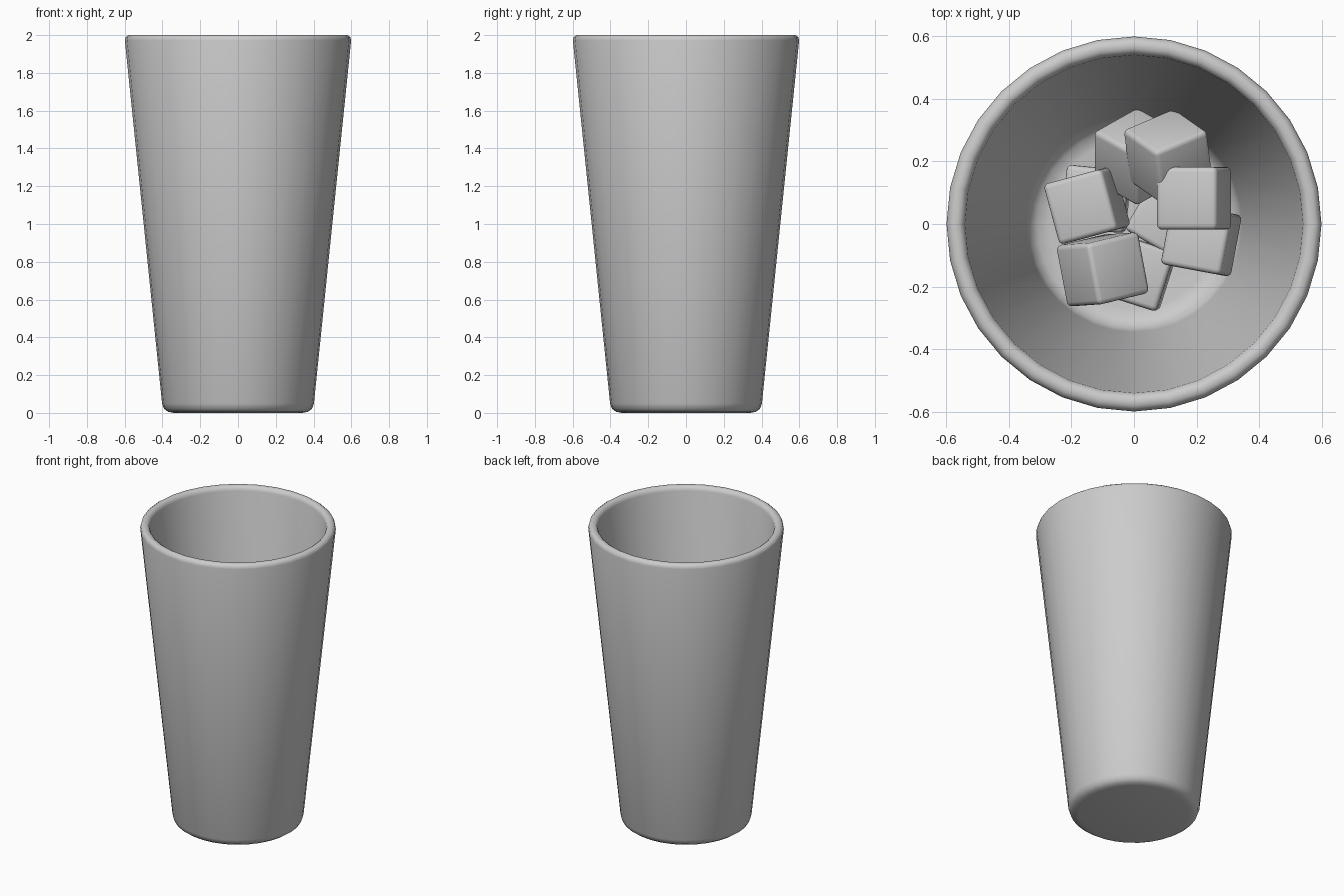
import bpy, bmesh
from math import tau
from mathutils import Vector, Matrix

if "Cube" in bpy.data.objects:
    bpy.data.objects.remove(bpy.data.objects["Cube"])


def smooth(ob, angle=0.7):
    bpy.ops.object.select_all(action='DESELECT')
    ob.select_set(True)
    bpy.context.view_layer.objects.active = ob
    bpy.ops.object.shade_smooth_by_angle(angle=angle)


def to_object(bm, name):
    me = bpy.data.meshes.new(name)
    bm.to_mesh(me)
    bm.free()
    ob = bpy.data.objects.new(name, me)
    bpy.context.collection.objects.link(ob)
    return ob


# Tumbler: outer base, tapered wall, rounded rim, inner wall, inner floor
profile = [(0, 0), (0.34, 0), (0.37, 0.006), (0.392, 0.022), (0.402, 0.05),
           (0.599, 1.972), (0.594, 1.99), (0.58, 2.0), (0.56, 2.0),
           (0.546, 1.99), (0.54, 1.972), (0.345, 0.13), (0.335, 0.095),
           (0.31, 0.068), (0.27, 0.06), (0, 0.06)]
bm = bmesh.new()
vs = [bm.verts.new((r, 0, z)) for r, z in profile]
edges = [bm.edges.new(pair) for pair in zip(vs, vs[1:])]
bmesh.ops.spin(bm, geom=vs + edges, cent=(0, 0, 0), axis=(0, 0, 1),
               angle=tau, steps=32)
bmesh.ops.remove_doubles(bm, verts=bm.verts, dist=1e-4)
bmesh.ops.recalc_face_normals(bm, faces=bm.faces)
smooth(to_object(bm, "tumbler"), 1.2)


# Ice cube oriented by the plan view of the three edges at its upper corner
def ice_cube(name, centre, a, b, c, size=0.2):
    x = -Vector((a[0], b[0], c[0])).normalized()
    y = -Vector((a[1], b[1], c[1]))
    y = (y - x * x.dot(y)).normalized()
    rot = Matrix((x, y, x.cross(y))).to_4x4()
    bm = bmesh.new()
    bmesh.ops.create_cube(bm, size=size)
    bmesh.ops.bevel(bm, geom=bm.edges[:], offset=0.016, segments=3,
                    profile=0.5, affect='EDGES')
    ob = to_object(bm, name)
    ob.matrix_world = Matrix.Translation(centre) @ rot
    smooth(ob)


cubes = [
    # lower layer, lying nearly flat
    ((-0.12, 0.08, 0.165), (-0.2, 0.02), (-0.02, -0.2), (0.01, 0)),
    ((0.11, 0.02, 0.17), (-0.17, 0.1), (-0.1, -0.17), (0.01, 0)),
    ((0.01, -0.155, 0.165), (-0.19, 0.06), (-0.06, -0.19), (0.01, 0)),
    # middle layer
    ((0.215, -0.05, 0.37), (-0.19, 0.036), (-0.036, -0.195), (0.035, -0.007)),
    ((0.01, 0.215, 0.36), (0.13, 0.065), (-0.13, 0.07), (0.0, -0.14)),
    # upper layer
    ((-0.1, -0.145, 0.42), (0.155, 0.035), (-0.1, -0.005), (0.035, -0.19)),
    ((-0.15, 0.06, 0.38), (-0.18, -0.05), (0.05, -0.185), (0.045, 0.012)),
    ((0.11, 0.215, 0.52), (0.155, 0.065), (-0.1, 0.065), (0.02, -0.15)),
    ((0.192, 0.082, 0.55), (-0.19, 0), (0, -0.2), (0.05, 0)),
]
for i, (centre, a, b, c) in enumerate(cubes, 1):
    ice_cube(f"ice_cube_{i}", centre, a, b, c)
